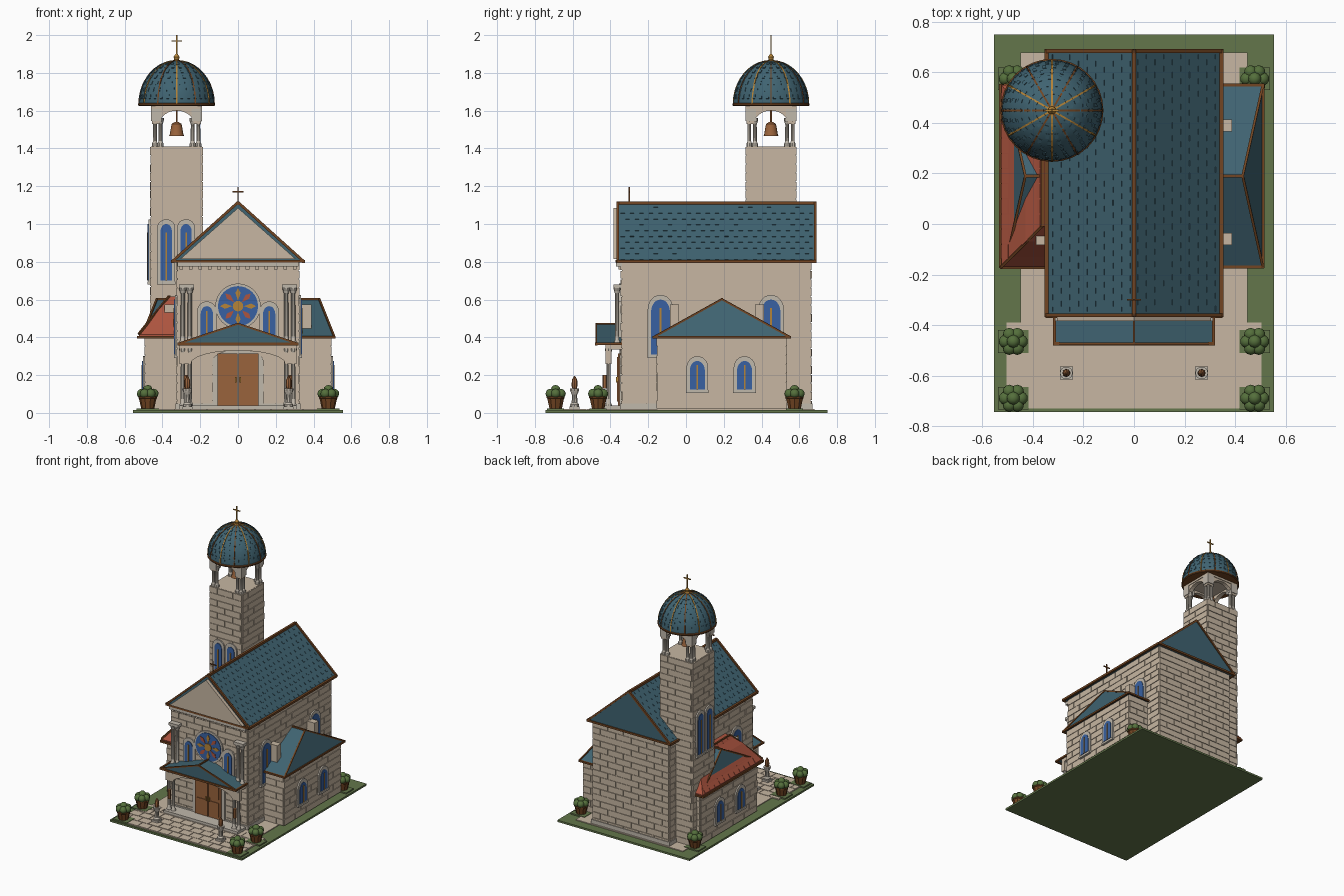
import bpy, bmesh, math, random
from mathutils import Vector as V

random.seed(4)
cube = bpy.data.objects.get("Cube")
if cube:
    bpy.data.objects.remove(cube, do_unlink=True)

def material(name, *rgb):
    m = bpy.data.materials.new(name)
    m.use_nodes = True
    m.diffuse_color = (*rgb, 1)
    m.node_tree.nodes["Principled BSDF"].inputs["Base Color"].default_value = (*rgb, 1)
    return m

stone = material("warm_stone", .57, .47, .36)
pale = material("pale_stone", .53, .48, .41)
slate = material("blue_slate", .05, .125, .165)
trim = material("brown_trim", .17, .06, .016)
wood = material("copper_wood", .32, .125, .045)
clay = material("terracotta", .42, .09, .05)
glass = material("blue_glass", .04, .12, .36)
gold = material("gold", .46, .23, .04)
grass = material("grass", .125, .18, .07)
leaf = material("leaf_green", .09, .16, .045)
X, Y, Z = V((1, 0, 0)), V((0, 1, 0)), V((0, 0, 1))

def finish(name, bm, mat, smooth=False):
    bmesh.ops.recalc_face_normals(bm, faces=bm.faces)
    me = bpy.data.meshes.new(name)
    bm.to_mesh(me)
    bm.free()
    me.materials.append(mat)
    for p in me.polygons:
        p.use_smooth = smooth
    ob = bpy.data.objects.new(name, me)
    bpy.context.collection.objects.link(ob)
    return ob

def add_prism(bm, pts, origin, right, out, d0, d1):
    up = out.cross(right)
    rings = [[bm.verts.new(V(origin) + right * u + up * v + out * d) for u, v in pts] for d in (d0, d1)]
    bm.faces.new(rings[0])
    bm.faces.new(rings[1])
    for i in range(len(pts)):
        j = (i + 1) % len(pts)
        bm.faces.new((rings[0][i], rings[0][j], rings[1][j], rings[1][i]))

def slab(name, pts, origin, right, out, d0, d1, mat):
    bm = bmesh.new()
    add_prism(bm, pts, origin, right, out, d0, d1)
    return finish(name, bm, mat)

def rect(u0, u1, v0, v1):
    return [(u0, v0), (u1, v0), (u1, v1), (u0, v1)]

def box(name, x0, x1, y0, y1, z0, z1, mat):
    return slab(name, rect(x0, x1, y0, y1), (0, 0, 0), X, Z, z0, z1, mat)

def rod(name, a, b, r, mat, n=4):
    a, b = V(a), V(b)
    out = (b - a).normalized()
    side = out.cross(Z if abs(out.z) < .9 else Y).normalized()
    ring = [(r * math.cos(t), r * math.sin(t)) for t in [math.tau * (i + .5) / n for i in range(n)]]
    return slab(name, ring, a, side, out, 0, (b - a).length, mat)

def lathe(name, profile, c, mat, n=12, smooth=True):
    bm = bmesh.new()
    rings = [[bm.verts.new((c[0] + r * math.cos(math.tau * i / n), c[1] + r * math.sin(math.tau * i / n), z))
              for i in range(n)] for r, z in profile]
    for a, b in zip(rings, rings[1:]):
        for i in range(n):
            bm.faces.new((a[i], a[(i + 1) % n], b[(i + 1) % n], b[i]))
    bm.faces.new(rings[0])
    bm.faces.new(rings[-1])
    ob = finish(name, bm, mat, smooth)
    if smooth:
        bpy.context.view_layer.objects.active = ob
        ob.select_set(True)
        bpy.ops.object.shade_smooth_by_angle()
        ob.select_set(False)
    return ob

def courses(name, origin, right, out, w, h, bw, bh, mat, gap=.004, proud=.006, taper=0):
    """Staggered rows of raised blocks; taper narrows the rows toward the top."""
    bm = bmesh.new()
    rows = round(h / bh)
    for r in range(rows):
        inset = taper * (r + 1) / rows
        u = inset - (r % 2) * bw / 2
        while u < w - inset - .001:
            a, b = max(u, inset) + gap / 2, min(u + bw, w - inset) - gap / 2
            if b - a > .004:
                add_prism(bm, rect(a, b, r * h / rows + gap / 2, (r + 1) * h / rows - gap / 2),
                          origin, right, out, -.002, proud * random.uniform(.6, 1))
            u += bw
    finish(name, bm, mat)

def arch(w, z0, h, rise):
    arc = [(w / 2 * math.cos(t), z0 + h - rise + rise * math.sin(t)) for t in [math.pi * i / 12 for i in range(13)]]
    return [(-w / 2, z0), (w / 2, z0)] + arc

def window(name, pos, right, out, w, z0, h):
    slab(name + "_frame", arch(w + .035, z0 - .015, h + .04, w * .75), pos, right, out, -.01, .014, pale)
    slab(name + "_glass", arch(w, z0, h, w * .65), pos, right, out, 0, .018, glass)
    slab(name + "_mullion", rect(-.004, .004, z0, z0 + h * .85), pos, right, out, 0, .022, gold)
    slab(name + "_sill", rect(-w / 2 - .02, w / 2 + .02, z0 - .02, z0 - .005), pos, right, out, 0, .02, pale)

def column(name, x, y, z0, z1, r):
    prof = [(1.5, z0), (1.5, z0 + .015), (1, z0 + .025), (.9, z1 - .035), (1.2, z1 - .025), (1.6, z1 - .01), (1.6, z1)]
    lathe(name, [(r * k, z) for k, z in prof], (x, y), pale, 10)

def cross(name, x, y, z0, z1, mat):
    rod(name + "_post", (x, y, z0), (x, y, z1), .005, mat)
    arm = z0 + (z1 - z0) * .72
    rod(name + "_arm", (x - .028, y, arm), (x + .028, y, arm), .005, mat)

def walls(name, x0, x1, y0, y1, z0, z1, sides):
    box(name, x0, x1, y0, y1, z0, z1, stone)
    frames = {"front": ((x0, y0, z0), X, -Y, x1 - x0), "back": ((x1, y1, z0), -X, Y, x1 - x0),
              "right": ((x1, y0, z0), Y, X, y1 - y0), "left": ((x0, y1, z0), -Y, -X, y1 - y0)}
    for s in sides:
        o, r, n, w = frames[s]
        courses(f"{name}_{s}_blocks", o, r, n, w, z1 - z0, .13, .046, stone)

# Ground
box("lawn", -.555, .555, -.745, .75, 0, .014, grass)
box("paving", -.45, .45, -.39, .68, .01, .02, stone)
box("forecourt", -.505, .505, -.73, -.39, .01, .018, stone)
courses("forecourt_tiles", (-.505, -.73, .018), X, Z, 1.01, .34, .085, .068, stone, .005, .004)

# Nave with gabled roof
walls("nave", -.32, .32, -.34, .66, .02, .8, ("front", "back", "left", "right"))
box("nave_plinth", -.33, .33, -.35, .67, .02, .05, pale)
slab("nave_roof", [(-.345, .8), (.345, .8), (0, 1.11)], (0, 0, 0), X, -Y, -.685, .36, slate)
slab("pediment", [(-.305, .815), (.305, .815), (0, 1.085)], (0, 0, 0), X, -Y, .34, .385, stone)
box("front_cornice", -.32, .32, -.37, -.34, .775, .797, pale)
for i in range(13):
    x = -.3 + i * .05
    box("corbel", x - .01, x + .01, -.358, -.34, .758, .776, stone)
for s in (-1, 1):
    slope = V((s * .31, 0, .345)).normalized()
    courses("nave_shingles", (s * .345, -.36 if s > 0 else .685, .8), Y * s, slope, 1.045, .46, .05, .046,
            slate, .028, .004)
    for y in (-.362, .685):
        rod("rake_trim", (s * .35, y, .8), (0, y, 1.115), .01, trim)
    rod("eave_trim", (s * .347, -.365, .802), (s * .347, .69, .802), .011, trim)
for y in (-.365, .685):
    rod("gable_base_trim", (-.35, y, .803), (.35, y, .803), .01, trim)
rod("ridge_trim", (0, -.365, 1.11), (0, .69, 1.11), .012, trim)
cross("gable_cross", 0, -.3, 1.11, 1.195, trim)

# Front facade: rose window, arched windows, columns, door
disc = lambda r, n=32: [(r * math.cos(math.tau * i / n), r * math.sin(math.tau * i / n)) for i in range(n)]
rose = (0, -.34, .565)
slab("rose_frame", disc(.12), rose, X, -Y, 0, .014, pale)
slab("rose_glass", disc(.106), rose, X, -Y, 0, .018, glass)
for i in range(8):
    a = math.tau * i / 8
    d, n = V((math.cos(a), math.sin(a))), V((-math.sin(a), math.cos(a)))
    petal = [d * .03, d * .07 + n * .014, d * .095, d * .07 - n * .014]
    slab("rose_petal", [tuple(p) for p in petal], rose, X, -Y, .01, .021, (gold, clay)[i % 2])
slab("rose_centre", disc(.028, 16), rose, X, -Y, .01, .024, gold)
slab("door_surround", arch(.27, .04, .295, .06), (0, -.34, 0), X, -Y, 0, .012, pale)
for s in (-1, 1):
    window("facade_window", (s * .165, -.34, 0), X, -Y, .065, .4, .165)
    slab("door_leaf", rect(s * .056 - .053, s * .056 + .053, .04, .315), (0, -.34, 0), X, -Y, 0, .02, wood)
    for z in (.06, .19):
        slab("door_panel", rect(s * .056 - .037, s * .056 + .037, z, z + .105), (0, -.34, 0), X, -Y, .01, .025, wood)
    slab("door_handle", rect(s * .012 - .004, s * .012 + .004, .16, .19), (0, -.34, 0), X, -Y, .01, .03, gold)
    for x in (.255, .292):
        column("facade_column", s * x, -.365, .36, .665, .012)
        column("porch_column", s * x, -.41, .03, .34, .012)
    box("facade_capital", s * .273 - .04, s * .273 + .04, -.385, -.34, .66, .68, pale)
    rod("porch_lamp", (s * .275, -.43, .13), (s * .275, -.43, .2), .012, wood, 6)
box("door_step", -.31, .31, -.45, -.34, .015, .04, pale)

# Porch
span = [(p[0], p[1]) for p in arch(.5, .26, .07, .07)[2:]]
slab("porch_arch", [(.31, .26), (.31, .36), (-.31, .36), (-.31, .26)] + span[::-1], (0, 0, 0), X, -Y, .395, .425, stone)
slab("porch_roof", [(-.315, .365), (.315, .365), (0, .47)], (0, 0, 0), X, -Y, .34, .475, slate)
for s in (-1, 1):
    rod("porch_rake", (s * .315, -.475, .367), (0, -.475, .472), .007, trim)
    rod("porch_eave", (s * .315, -.34, .367), (s * .315, -.48, .367), .009, trim)
    box("porch_side_beam", s * .285 - .025, s * .285 + .025, -.42, -.34, .335, .36, stone)
rod("porch_front_trim", (-.32, -.475, .365), (.32, -.475, .365), .01, trim)
rod("porch_ridge", (0, -.34, .472), (0, -.48, .472), .007, trim)

# Side annexes with hipped roofs
for s, side in ((1, "right"), (-1, "left")):
    x0, x1 = sorted((s * .3, s * .49))
    walls(side + "_annex", x0, x1, -.15, .53, .02, .4, ("front", "back", side))
    bm = bmesh.new()
    v = [bm.verts.new((s * x, y, z)) for x, y, z in
         ((.3, -.17, .4), (.51, -.17, .4), (.51, .55, .4), (.3, .55, .4), (.3, .19, .6), (.43, .19, .6))]
    for f in ((0, 1, 5, 4), (1, 2, 5), (2, 3, 4, 5), (0, 4, 3), (3, 2, 1, 0)):
        bm.faces.new([v[i] for i in f])
    finish(side + "_annex_roof", bm, slate)
    for y in (-.17, .55):
        rod("annex_hip", (s * .51, y, .402), (s * .43, .19, .602), .007, trim)
        rod("annex_eave", (s * .31, y, .4), (s * .515, y, .4), .009, trim)
    rod("annex_side_eave", (s * .51, -.175, .4), (s * .51, .555, .4), .009, trim)
    rod("annex_ridge", (s * .32, .19, .602), (s * .435, .19, .602), .008, trim)
    for y in (.06, .31):
        window("annex_window", (s * .49, y, 0), Y * s, X * s, .08, .125, .15)
    for y in (-.135, .45):
        window("nave_window", (s * .32, y, 0), Y * s, X * s, .1, .31, .29)
    for y in (-.06, .39):
        a, b = sorted((s * .31, s * .388))
        box("buttress", a, b, y - .024, y + .024, .02, .575, stone)

# Terracotta roof flaring over the left annex
bm = bmesh.new()
rows = [[bm.verts.new(p) for p in ((-.3, -.17 + i, z), (x, -.17 + i, z), (x, .55 - i, z), (-.3, .55 - i, z))]
        for x, i, z in ((-.525, 0, .395), (-.525, 0, .415), (-.49, .04, .465), (-.43, .1, .55), (-.365, .16, .615))]
for a, b in zip(rows, rows[1:]):
    for i in range(4):
        bm.faces.new((a[i], a[(i + 1) % 4], b[(i + 1) % 4], b[i]))
bm.faces.new(rows[0])
bm.faces.new(rows[-1])
finish("terracotta_roof", bm, clay)
courses("terracotta_tiles", (-.525, .55, .415), -Y, V((-.2, 0, .16)).normalized(), .72, .25, .06, .05, clay, .004, .004, .15)
rod("terracotta_eave", (-.527, -.175, .4), (-.527, .555, .4), .01, trim)
rod("terracotta_front_eave", (-.32, -.172, .4), (-.53, -.172, .4), .01, trim)
rod("terracotta_hip", (-.525, -.17, .417), (-.365, -.01, .617), .008, trim)
rod("terracotta_ridge", (-.362, -.01, .615), (-.362, .33, .615), .008, trim)

# Bell tower
tx, ty = -.325, .45
walls("tower", tx - .135, tx + .135, ty - .13, ty + .13, .02, 1.41, ("front", "back", "left", "right"))
for d in (-.055, .05):
    window("tower_front_window", (tx + d, ty - .13, 0), X, -Y, .06, .7, .3)
    window("tower_side_window", (tx - .135, ty + d, 0), -Y, -X, .06, .7, .3)
for sx in (-1, 1):
    for sy in (-1, 1):
        for a, b in ((.115, .115), (.085, .115), (.115, .085)):
            column("belfry_column", tx + sx * a, ty + sy * b, 1.41, 1.56, .011)
        box("belfry_block", tx + sx * .107 - .028, tx + sx * .107 + .028,
            ty + sy * .107 - .028, ty + sy * .107 + .028, 1.545, 1.61, pale)
opening = arch(.18, 1.53, .07, .07)[2:]
for r, n in ((X, -Y), (-X, Y), (Y, X), (-Y, -X)):
    slab("belfry_arch", [(.13, 1.53), (.13, 1.625), (-.13, 1.625), (-.13, 1.53)] + opening[::-1],
         (tx, ty, 0), r, n, .1, .13, stone)
box("belfry_ceiling", tx - .135, tx + .135, ty - .135, ty + .135, 1.61, 1.632, stone)
lathe("bell", [(.04, 1.465), (.036, 1.475), (.03, 1.51), (.026, 1.53), (.01, 1.54)], (tx, ty), wood, 16)
rod("bell_rod", (tx, ty, 1.53), (tx, ty, 1.615), .006, trim)

# Dome with ribs, shingles and cross
ang = [math.pi / 2 * i / 10 for i in range(11)]
profile = [(.198 * math.cos(t) + .001, 1.635 + .23 * math.sin(t)) for t in ang]
lathe("dome", profile, (tx, ty), slate, 32)
lathe("dome_eave", [(.2, 1.625), (.204, 1.63), (.204, 1.638), (.198, 1.642)], (tx, ty), trim, 32)
for k in range(12):
    c, s = math.cos(math.tau * k / 12), math.sin(math.tau * k / 12)
    for (r0, z0), (r1, z1) in zip(profile[:-1], profile[1:]):
        rod("dome_rib", (tx + r0 * c, ty + r0 * s, z0), (tx + r1 * c, ty + r1 * s, z1), .005, (trim, gold)[k % 2])
bm = bmesh.new()
for j in range(1, 8):
    t = j * .17
    for k in range(36 - 3 * j):
        a = math.tau * (k + j % 2 / 2) / (36 - 3 * j)
        n = V((math.cos(a) * math.cos(t), math.sin(a) * math.cos(t), math.sin(t)))
        p = V((tx + .198 * n.x, ty + .198 * n.y, 1.635 + .23 * n.z))
        add_prism(bm, rect(-.007, .007, -.011, .011), p, V((-math.sin(a), math.cos(a), 0)), n, -.003, .003)
finish("dome_shingles", bm, slate)
lathe("finial", [(.025, 1.86), (.012, 1.87), (.016, 1.885), (.006, 1.9)], (tx, ty), gold, 10)
cross("dome_cross", tx, ty, 1.89, 2.0, gold)

# Potted shrubs and pedestal lanterns
for s in (-1, 1):
    for y in (-.69, -.465, .575):
        x = s * .478
        box("grass_patch", x - .06, x + .06, y - .045, y + .045, .014, .0235, grass)
        lathe("pot", [(.034, .02), (.046, .075), (.05, .078), (.05, .086), (.04, .086)], (x, y), trim, 10, False)
        bm = bmesh.new()
        for k in range(7):
            a, r = math.tau * k / 6, (0 if k == 6 else .032)
            b = bmesh.ops.create_icosphere(bm, subdivisions=2, radius=.026)["verts"]
            bmesh.ops.translate(bm, verts=b, vec=(x + r * math.cos(a), y + r * math.sin(a), .122 if k == 6 else .102))
        finish("shrub", bm, leaf, True)
    x, y = s * .268, -.59
    box("pedestal_base", x - .026, x + .026, y - .026, y + .026, .018, .035, pale)
    column("pedestal", x, y, .03, .13, .016)
    lathe("lantern", [(.012, .13), (.016, .145), (.014, .175), (.003, .195)], (x, y), wood, 8)
